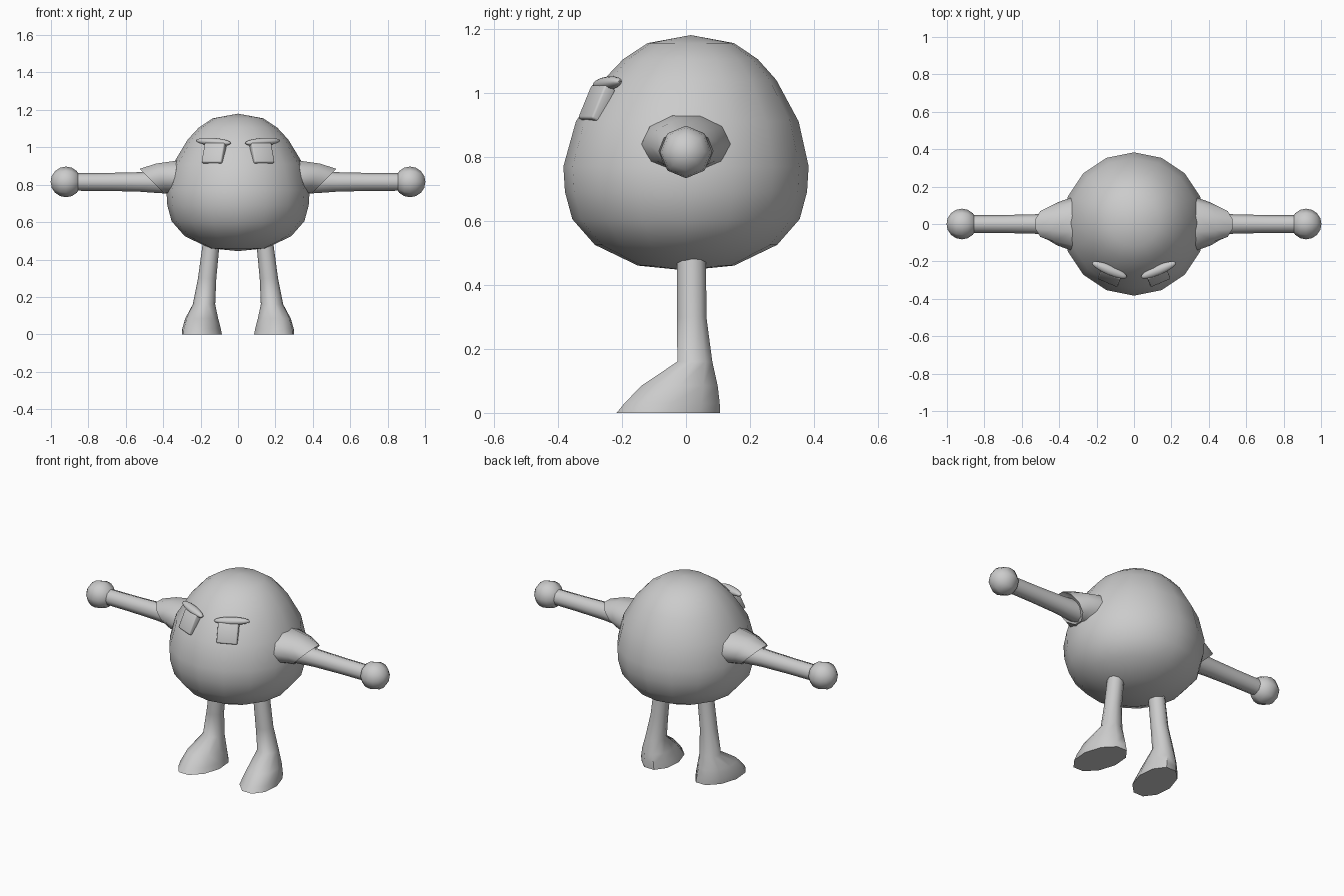
import bpy, bmesh, math
from mathutils import Matrix, Vector

if "Cube" in bpy.data.objects:
    bpy.data.objects.remove(bpy.data.objects["Cube"])

grey = bpy.data.materials.new("plain_grey")
grey.diffuse_color = (0.6, 0.6, 0.6, 1)
grey.use_nodes = True
grey.node_tree.nodes["Principled BSDF"].inputs["Base Color"].default_value = grey.diffuse_color


def finish(bm, name, angle=50):
    bmesh.ops.recalc_face_normals(bm, faces=bm.faces)
    me = bpy.data.meshes.new(name)
    bm.to_mesh(me)
    bm.free()
    me.materials.append(grey)
    ob = bpy.data.objects.new(name, me)
    bpy.context.collection.objects.link(ob)
    bpy.ops.object.select_all(action='DESELECT')
    ob.select_set(True)
    bpy.context.view_layer.objects.active = ob
    bpy.ops.object.shade_smooth_by_angle(angle=math.radians(angle))
    return ob


def loft(name, rings, angle=50):
    """Skin a list of point rings and cap both ends."""
    bm = bmesh.new()
    vs = [[bm.verts.new(p) for p in r] for r in rings]
    n = len(rings[0])
    for a, b in zip(vs, vs[1:]):
        for i in range(n):
            j = (i + 1) % n
            bm.faces.new((a[i], a[j], b[j], b[i]))
    bm.faces.new(vs[0])
    bm.faces.new(vs[-1])
    return finish(bm, name, angle)


def circle(n):
    return [(math.cos(2 * math.pi * i / n), math.sin(2 * math.pi * i / n)) for i in range(n)]


# Egg-shaped body: radius, height, backward shift
profile = [(.15, .46, 0), (.285, .525, 0), (.355, .605, 0), (.378, .69, 0), (.383, .77, 0),
           (.348, .91, .004), (.27, 1.04, .012), (.21, 1.105, .014), (.135, 1.155, .015)]
bm = bmesh.new()
rows = [[bm.verts.new((r * c, r * s + d, z)) for c, s in circle(16)] for r, z, d in profile]
low, top = bm.verts.new((0, 0, .445)), bm.verts.new((0, .015, 1.18))
for i in range(16):
    j = (i + 1) % 16
    for a, b in zip(rows, rows[1:]):
        bm.faces.new((a[i], a[j], b[j], b[i]))
    bm.faces.new((low, rows[0][j], rows[0][i]))
    bm.faces.new((top, rows[-1][i], rows[-1][j]))
finish(bm, "body")

for side, s in (("left", 1), ("right", -1)):
    # Arm tube
    loft(side + "_arm", [[(s * x, r * c, .815 + r * k) for c, k in circle(8)]
                         for x, r in ((.3, .065), (.42, .06), (.53, .052), (.7, .048), (.88, .047))])

    # Ball hand
    bm = bmesh.new()
    bmesh.ops.create_uvsphere(bm, u_segments=8, v_segments=8, radius=.082,
                              matrix=Matrix.Translation((s * .92, 0, .815)) @ Matrix.Rotation(math.pi / 2, 4, 'Y'))
    finish(bm, side + "_hand", 60)

    # Sleeve-like shoulder with a slanted opening: x, slant, y radius, z centre, z radius
    spec = [(.26, 0, .15, .84, .10), (.345, -.01, .138, .84, .092),
            (.41, .03, .115, .835, .082), (.46, .07, .085, .818, .07), (.43, .02, .05, .815, .045)]
    loft(side + "_shoulder", [[(s * (x + t * k), ry * c, zc + rz * k) for c, k in circle(10)]
                              for x, t, ry, zc, rz in spec])

    # Leg and foot in one skin: height, x centre, x radius, front y, back y, toe turn
    spec = [(0, .193, .107, -.225, .115, .12), (.03, .195, .103, -.20, .113, .12),
            (.085, .194, .088, -.145, .105, .12), (.16, .182, .06, -.03, .085, 0),
            (.30, .165, .049, -.03, .066, 0), (.50, .142, .045, -.03, .065, 0)]
    rings = []
    for z, xc, rx, y0, y1, turn in spec:
        ym, ry = (y0 + y1) / 2, (y1 - y0) / 2
        rings.append([(s * (xc + rx * c - turn * ry * k), ym + ry * k, z) for c, k in circle(10)])
    loft(side + "_leg", rings)

    # Eye: rounded plate tilted to lie along the face
    yaw = Matrix.Rotation(s * math.radians(23), 4, 'Z')
    bm = bmesh.new()
    bmesh.ops.create_cube(bm, size=1, matrix=Matrix.Diagonal((.115, .04, .115, 1)))
    bmesh.ops.bevel(bm, geom=bm.edges[:], offset=.007, segments=2, affect='EDGES', profile=.5)
    bm.transform(Matrix.Translation((s * .128, -.279, .965)) @ yaw
                 @ Matrix.Rotation(math.radians(-24), 4, 'X'))
    finish(bm, side + "_eye")

    # Eyebrow: long flattened ellipsoid
    bm = bmesh.new()
    bmesh.ops.create_uvsphere(bm, u_segments=16, v_segments=10, radius=1)
    bm.transform(Matrix.Translation((s * .131, -.246, 1.029)) @ yaw
                 @ Matrix.Rotation(-s * math.radians(4), 4, 'Y')
                 @ Matrix.Diagonal((.102, .026, .021, 1)))
    finish(bm, side + "_eyebrow")
